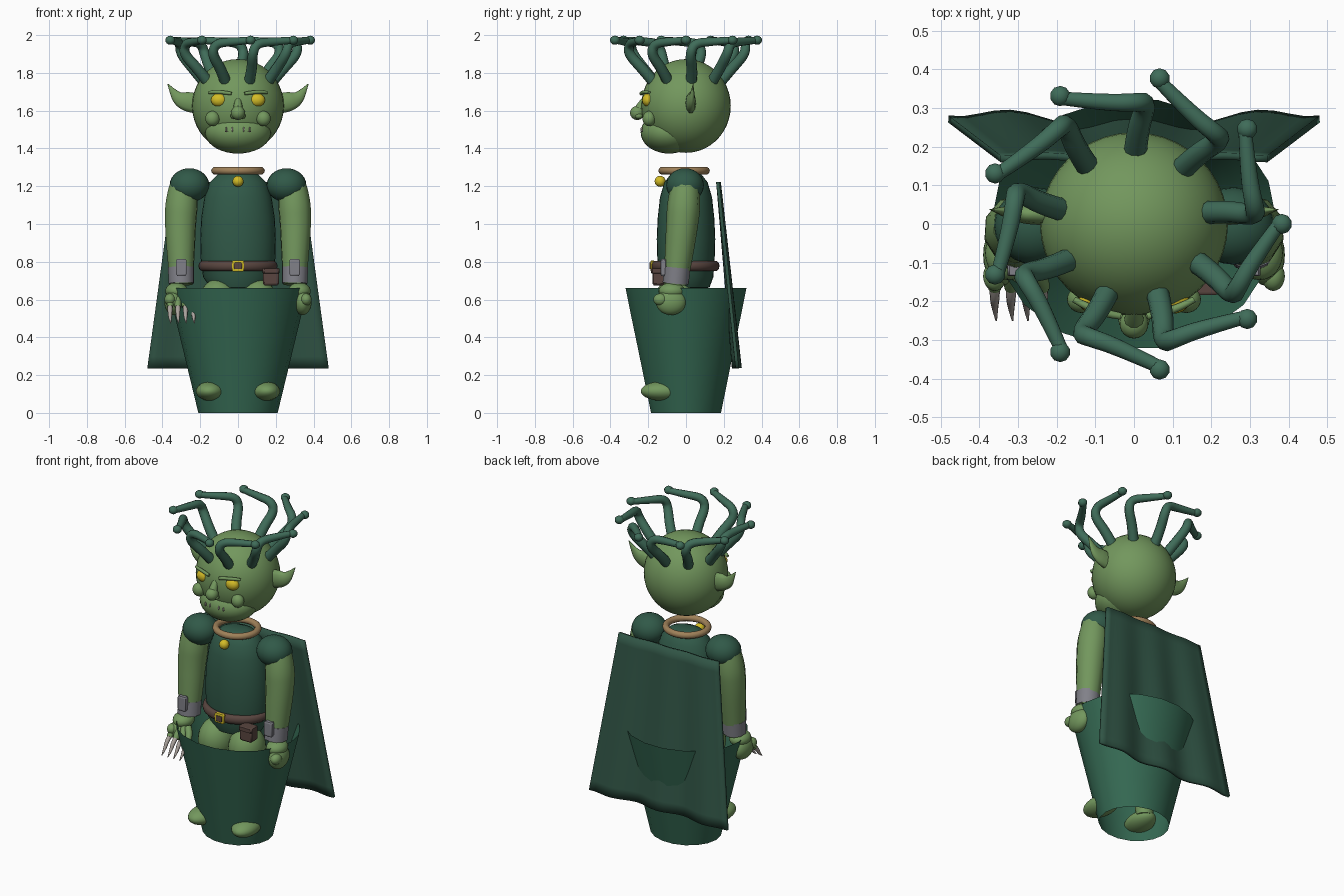
import bpy, math
from math import sin, cos, pi, radians
from mathutils import Vector

if "Cube" in bpy.data.objects:
    bpy.data.objects.remove(bpy.data.objects["Cube"])


def material(name, r, g, b):
    m = bpy.data.materials.new(name)
    m.diffuse_color = (r, g, b, 1)
    m.use_nodes = True
    m.node_tree.nodes["Principled BSDF"].inputs["Base Color"].default_value = m.diffuse_color
    return m


SKIN = material("skin", .17, .31, .11)
CLOTH = material("dark_cloth", .03, .10, .065)
SKIRT = material("skirt_green", .035, .14, .085)
VINE = material("vine", .05, .15, .10)
CAPE = material("cape_green", .03, .09, .06)
GOLD = material("gold", .65, .5, .02)
TAN = material("tan", .35, .22, .1)
LEATHER = material("leather", .1, .06, .05)
METAL = material("metal", .22, .22, .25)
BONE = material("claw", .4, .36, .33)
DARK = material("dark", .03, .02, .02)


def finish(name, mat, angle=40):
    o = bpy.context.object
    o.name = name
    o.data.materials.clear()
    o.data.materials.append(mat)
    bpy.ops.object.shade_smooth_by_angle(angle=radians(angle))
    return o


def ball(name, loc, size, mat, rot=(0, 0, 0), seg=24):
    bpy.ops.mesh.primitive_uv_sphere_add(segments=seg, ring_count=seg // 2 + 2,
                                         radius=1, location=loc, rotation=rot)
    bpy.context.object.scale = size
    return finish(name, mat)


def box(name, loc, size, mat):
    bpy.ops.mesh.primitive_cube_add(size=1, location=loc)
    o = finish(name, mat)
    o.scale = size
    b = o.modifiers.new("bevel", "BEVEL")
    b.width = .1
    return o


def ring(name, loc, major, minor, scale, mat):
    bpy.ops.mesh.primitive_torus_add(location=loc, major_radius=major, minor_radius=minor,
                                     major_segments=40, minor_segments=10)
    bpy.context.object.scale = scale
    return finish(name, mat)


def tube(name, pts, mat, smooth=True):
    """Round tube through (x, y, z, radius) points."""
    c = bpy.data.curves.new(name, "CURVE")
    c.dimensions = "3D"
    c.bevel_depth, c.bevel_resolution, c.use_fill_caps = 1, 3, True
    c.resolution_u = 6
    s = c.splines.new("NURBS" if smooth else "POLY")
    s.points.add(len(pts) - 1)
    for p, (x, y, z, r) in zip(s.points, pts):
        p.co = (x, y, z, 1)
        p.radius = r
    if smooth:
        s.use_endpoint_u, s.order_u = True, 3
    o = bpy.data.objects.new(name, c)
    bpy.context.collection.objects.link(o)
    bpy.ops.object.select_all(action="DESELECT")
    o.select_set(True)
    bpy.context.view_layer.objects.active = o
    bpy.ops.object.convert(target="MESH")
    return finish(name, mat)


def mesh(name, verts, faces, mat, angle=40):
    me = bpy.data.meshes.new(name)
    me.from_pydata(verts, [], faces)
    o = bpy.data.objects.new(name, me)
    bpy.context.collection.objects.link(o)
    bpy.ops.object.select_all(action="DESELECT")
    o.select_set(True)
    bpy.context.view_layer.objects.active = o
    return finish(name, mat, angle)


def lathe(name, profile, mat, n=32, cap=True):
    """Oval lathe from (rx, ry, z) rings."""
    v = [(rx * cos(2 * pi * i / n), ry * sin(2 * pi * i / n), z)
         for rx, ry, z in profile for i in range(n)]
    f = [(k * n + i, k * n + (i + 1) % n, (k + 1) * n + (i + 1) % n, (k + 1) * n + i)
         for k in range(len(profile) - 1) for i in range(n)]
    if cap:
        f += [tuple(range(n))[::-1], tuple(range(len(v) - n, len(v)))]
    return mesh(name, v, f, mat)


# Head and face
ball("head", (0, 0, 1.625), (.243, .237, .248), SKIN, seg=40)
ball("muzzle", (0, -.09, 1.485), (.175, .15, .112), SKIN, seg=32)
ball("nose_tip", (0, -.258, 1.588), (.037, .038, .037), SKIN)
tube("nose_bridge", [(0, -.22, 1.655, .018), (0, -.245, 1.62, .024), (0, -.255, 1.59, .03)], SKIN)
tube("mouth", [(-.068, -.222, 1.489, .006), (0, -.24, 1.487, .008), (.068, -.222, 1.489, .006)], DARK)

for s in (-1, 1):
    ball("eye", (s * .1, -.2, 1.656), (.043, .032, .036), GOLD)
    tube("brow", [(s * .035, -.238, 1.69, .009), (s * .1, -.228, 1.703, .012),
                  (s * .155, -.195, 1.696, .008)], SKIN)
    ball("cheek", (s * .135, -.195, 1.558), (.038, .035, .04), SKIN)
    ball("nostril", (s * .025, -.25, 1.572), (.015, .02, .015), SKIN, seg=12)
    for x in (.03, .062):
        ball("tooth", (s * x, -.235, 1.5), (.005, .006, .013), BONE, seg=8)
    ear = tube("ear", [(s * .2, .02, 1.635, .055), (s * .26, .02, 1.645, .058),
                       (s * .31, .03, 1.66, .04), (s * .345, .04, 1.70, .018),
                       (s * .372, .045, 1.742, .002)], SKIN)
    for v in ear.data.vertices:
        v.co.y = .03 + (v.co.y - .03) * .5

# Crown of nine swirling vines
for k in range(9):
    a = 2 * pi * k / 9

    def at(r, deg, z, w):
        t = a + radians(deg)
        return (r * cos(t), r * sin(t), z, w)
    tube("vine", [at(.18, 9, 1.75, .03), at(.24, 8, 1.82, .029), at(.315, 4, 1.90, .027),
                  at(.315, 8, 1.955, .025), at(.32, 22, 1.965, .023), at(.375, 40, 1.972, .018)], VINE)
    t = at(.382, 40, 1.973, 0)
    ball("vine_tip", t[:3], (.027, .027, .024), VINE, seg=10)

# Torso, collar and belt
lathe("torso", [(.07, .06, .645), (.15, .125, .665), (.185, .145, .72), (.198, .152, .82),
                (.2, .155, .92), (.195, .15, 1.03), (.178, .138, 1.14), (.15, .115, 1.22),
                (.105, .08, 1.265), (.05, .04, 1.28)], CLOTH)
ring("collar", (0, -.01, 1.282), .122, .02, (1, .96, 1), TAN)
ball("pendant", (0, -.137, 1.226), (.029, .029, .029), GOLD)
ring("belt", (0, -.003, .778), .186, .024, (1, .86, 1.15), LEATHER)
box("buckle", (0, -.178, .778), (.065, .02, .058), GOLD)
box("buckle_inset", (0, -.184, .778), (.04, .02, .034), LEATHER)
box("pouch", (.175, -.145, .718), (.085, .065, .085), LEATHER)
box("pouch_flap", (.175, -.149, .752), (.09, .07, .03), LEATHER)

# Arms, cuffs and hands
for s in (-1, 1):
    ball("shoulder", (s * .257, -.005, 1.205), (.105, .1, .09), CLOTH)
    tube("arm", [(s * .29, -.005, 1.2, .075), (s * .298, -.01, 1.12, .09),
                 (s * .305, -.02, 1.0, .085), (s * .303, -.035, .86, .077),
                 (s * .3, -.055, .68, .063)], SKIN)
    tube("cuff", [(s * .302, -.047, .77, .071), (s * .3, -.055, .685, .069)], METAL, False)
    box("cuff_plate", (s * .3, -.12, .77), (.055, .03, .09), METAL)
    ball("palm", (s * .325, -.075, .645), (.06, .07, .045), SKIN)
    ball("hand", (s * .342, -.08, .588), (.048, .08, .07), SKIN)
    ball("thumb", (s * .36, -.135, .6), (.03, .038, .032), SKIN)

# Clawed fingers of one hand
for i, x in enumerate((-.36, -.318, -.278, -.235)):
    tube("finger", [(x * .6 - .13, -.11, .62, .022), (x, -.14, .595, .02), (x, -.165, .56, .017)], SKIN)
    tube("claw", [(x, -.155, .57, .014), (x, -.19, .545, .013), (x, -.215, .50, .009),
                  (x + .004, -.25, .475, .002)], BONE)

# Legs and feet
for s in (-1, 1):
    ball("thigh", (s * .105, -.06, .58), (.105, .115, .13), SKIN)
    tube("leg", [(s * .1, -.04, .58, .09), (s * .105, -.03, .35, .075), (s * .12, -.05, .12, .05)], SKIN)
    ball("foot", (s * .145, -.12, .115), (.077, .12, .052), SKIN, rot=(0, 0, s * .12))

# Flared skirt, open at both ends
skirt = lathe("skirt", [(.21, .188, 0), (.25, .222, .165), (.29, .256, .33),
                        (.33, .291, .495), (.37, .325, .66)], SKIRT, n=18, cap=False)

# Wavy cape
nx, nz = 24, 16
verts = []
for j in range(nz + 1):
    t = j / nz
    for i in range(nx + 1):
        u = 2 * i / nx - 1
        x = u * (.345 + .135 * t)
        y = .172 + .095 * t + .012 * cos(u * 3 * pi) * (.3 + t) + .02 * u ** 4 * t
        z = 1.222 - .985 * t
        verts.append((x, y, z))
w = nx + 1
faces = [(j * w + i, j * w + i + 1, (j + 1) * w + i + 1, (j + 1) * w + i)
         for j in range(nz) for i in range(nx)]
cape = mesh("cape", verts, faces, CAPE)
m = cape.modifiers.new("thickness", "SOLIDIFY")
m.thickness, m.offset = .018, 0
